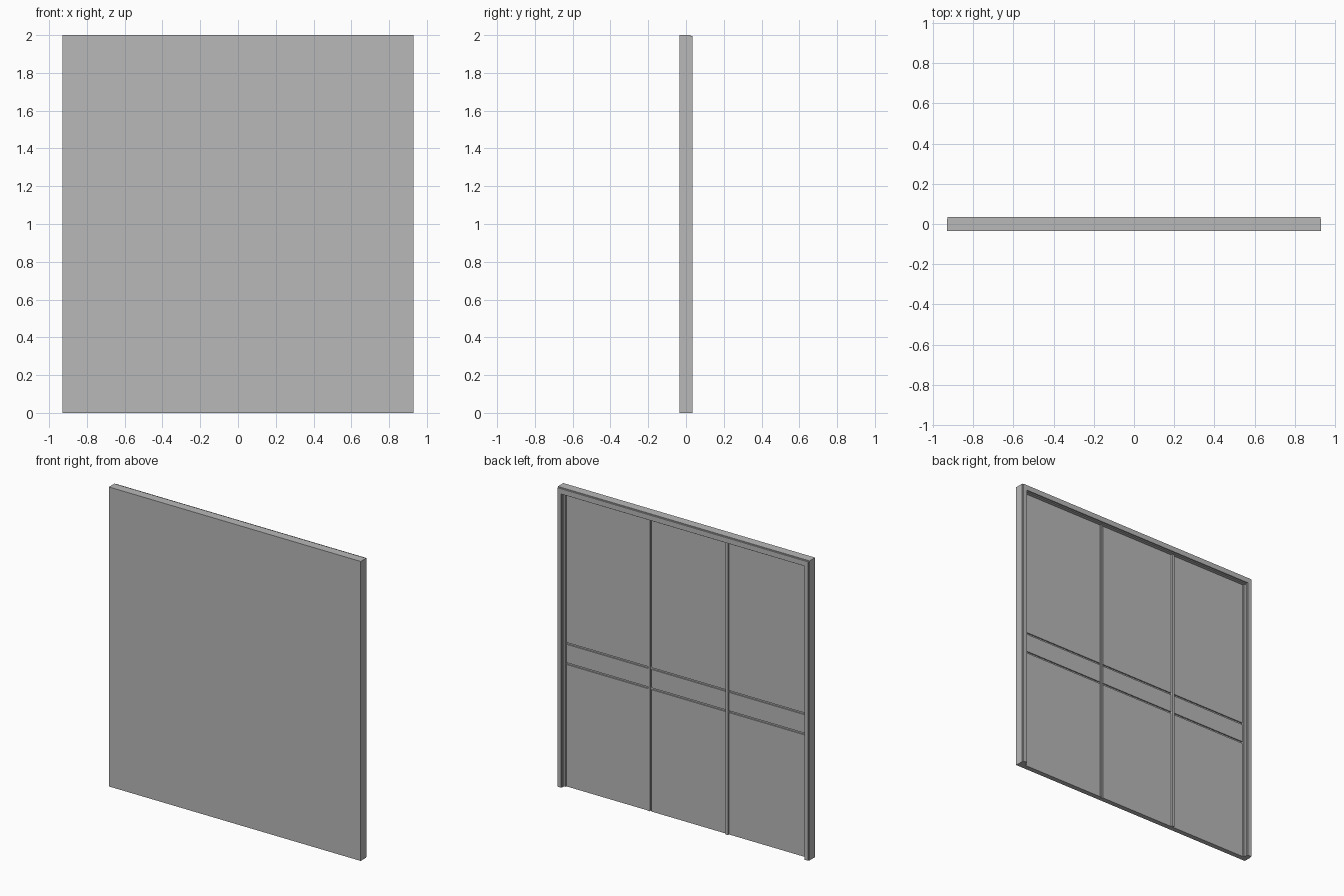
import bpy
import bmesh
from mathutils import Vector

cube = bpy.data.objects.get("Cube")
if cube:
    bpy.data.objects.remove(cube, do_unlink=True)

grey = bpy.data.materials.new("plain_grey")
grey.use_nodes = True
GREY = (0.48, 0.48, 0.48, 1)
grey.diffuse_color = GREY
grey.node_tree.nodes["Principled BSDF"].inputs["Base Color"].default_value = GREY


def box(name, x0, x1, y0, y1, z0, z1):
    bm = bmesh.new()
    bmesh.ops.create_cube(bm, size=1)
    size = Vector((x1 - x0, y1 - y0, z1 - z0))
    mid = Vector((x0 + x1, y0 + y1, z0 + z1)) / 2
    for v in bm.verts:
        v.co = v.co * size + mid
    mesh = bpy.data.meshes.new(name)
    bm.to_mesh(mesh)
    bm.free()
    mesh.materials.append(grey)
    obj = bpy.data.objects.new(name, mesh)
    bpy.context.collection.objects.link(obj)
    return obj


W, H = 0.93, 2.0
FRONT, BACK, FACE = -0.034, 0.034, 0.0
STEP = 0.024          # where the outer casing starts
JAMB, HEAD = 0.036, 0.045
GROOVE = 0.012

# Flat front board behind the doors
box("front_board", -W, W, FRONT, FACE - 0.008, 0, H)

# Frame: body, slightly inset casing and a stepped inner stop on each side
for side, s in (("left", 1), ("right", -1)):
    def upright(name, a, b, y0, y1, top):
        box(side + name, min(s * a, s * b), max(s * a, s * b), y0, y1, 0, top)
    upright("_jamb", W - JAMB, W, FACE - 0.008, STEP, H)
    upright("_casing", W - JAMB + 0.004, W - 0.004, STEP, BACK, H - 0.004)
    upright("_stop", W - JAMB - 0.01, W - JAMB, FACE - 0.008, 0.01, H - HEAD)
inner = W - JAMB
box("header", -inner, inner, FACE - 0.008, STEP, H - HEAD, H)
box("header_casing", -inner - 0.004, inner + 0.004, STEP, BACK,
    H - HEAD + 0.006, H - 0.004)

# Three doors, each of three boards parted by narrow horizontal grooves
edges = [-inner, -0.31, 0.26, inner]
levels = [0, 0.82, 0.955, H - HEAD]
for i, door in enumerate(("right", "middle", "left")):
    x0 = edges[i] + (GROOVE / 2 if i else 0)
    x1 = edges[i + 1] - (GROOVE / 2 if i < 2 else 0)
    for j, part in enumerate(("lower", "band", "upper")):
        z0 = levels[j] + (GROOVE / 2 if j else 0)
        z1 = levels[j + 1] - (GROOVE / 2 if j < 2 else 0)
        box(f"{door}_door_{part}", x0, x1, FACE - 0.008, FACE, z0, z1)

# Meeting stiles between the doors
box("left_stile", 0.265, 0.277, FACE - 0.004, 0.004, 0, H - HEAD)
box("right_stile", -0.318, -0.302, FACE - 0.008, 0.012, 0, H - HEAD)
